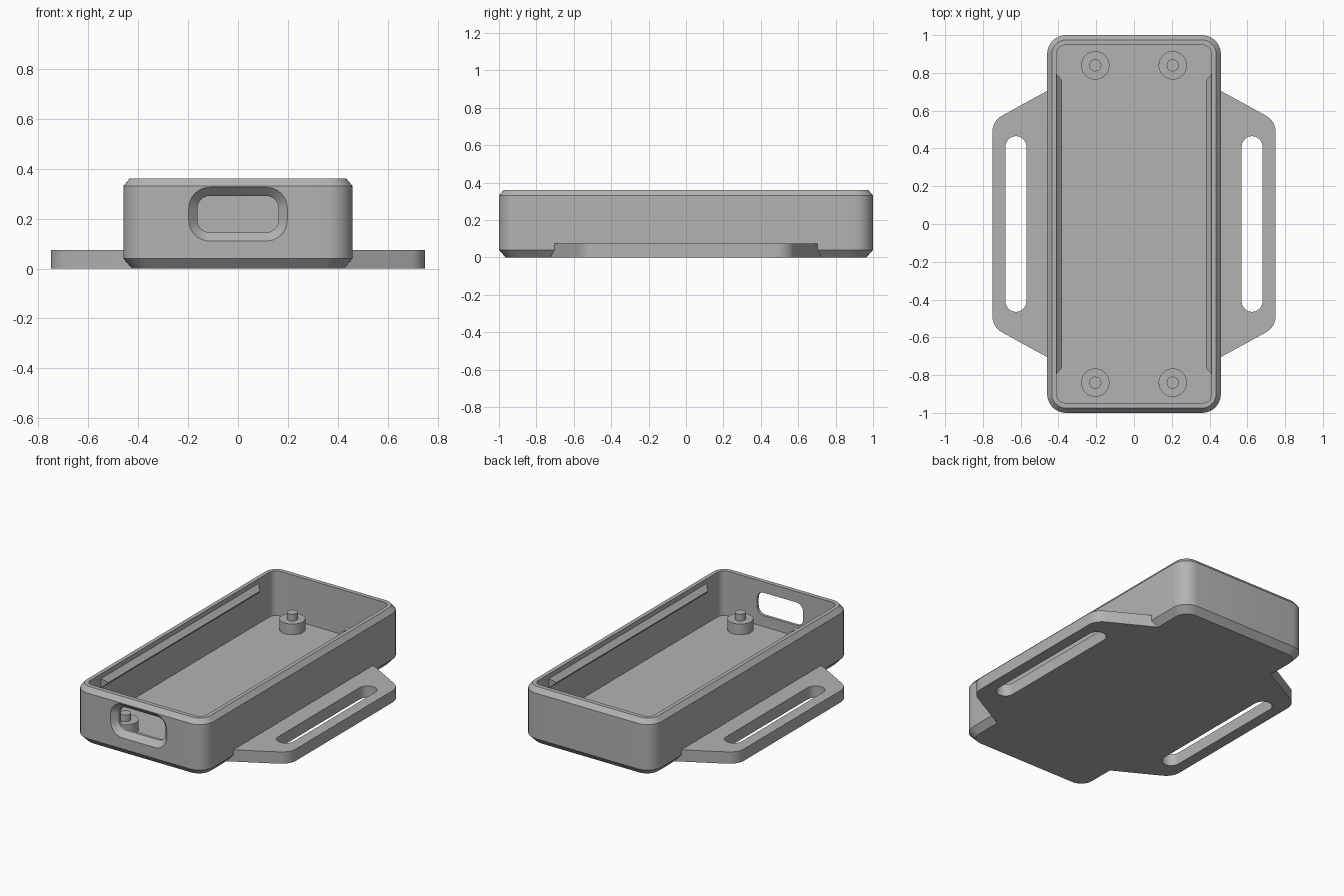
import bpy, bmesh, math

if "Cube" in bpy.data.objects:
    bpy.data.objects.remove(bpy.data.objects["Cube"])

grey = bpy.data.materials.new("plastic grey")
grey.diffuse_color = (0.45, 0.45, 0.45, 1)
grey.use_nodes = True
grey.node_tree.nodes["Principled BSDF"].inputs["Base Color"].default_value = grey.diffuse_color


def rounded(corners, radius, seg=8):
    """Round the corners of a convex counter-clockwise outline."""
    pts, n = [], len(corners)
    for i, (x, y) in enumerate(corners):
        ax, ay = corners[i - 1]
        bx, by = corners[(i + 1) % n]
        a0 = math.atan2(y - ay, x - ax) - math.pi / 2
        a1 = math.atan2(by - y, bx - x) - math.pi / 2
        turn = (a1 - a0) % (2 * math.pi)
        mid, reach = a0 + turn / 2, radius / math.cos(turn / 2)
        cx, cy = x - reach * math.cos(mid), y - reach * math.sin(mid)
        for k in range(seg + 1):
            a = a0 + turn * k / seg
            pts.append((cx + radius * math.cos(a), cy + radius * math.sin(a)))
    return pts


def rect(hx, hy, radius):
    return rounded([(-hx, -hy), (hx, -hy), (hx, hy), (-hx, hy)], radius)


def circle(cx, cy, r, n=32):
    return [(cx + r * math.cos(2 * math.pi * i / n),
             cy + r * math.sin(2 * math.pi * i / n)) for i in range(n)]


def loft(name, rings):
    """Closed solid through a list of rings of 3D points."""
    bm = bmesh.new()
    loops = [[bm.verts.new(p) for p in ring] for ring in rings]
    n = len(loops[0])
    for a, b in zip(loops, loops[1:]):
        for i in range(n):
            j = (i + 1) % n
            bm.faces.new((a[i], a[j], b[j], b[i]))
    bm.faces.new(loops[0][::-1])
    bm.faces.new(loops[-1])
    bmesh.ops.recalc_face_normals(bm, faces=bm.faces)
    mesh = bpy.data.meshes.new(name)
    bm.to_mesh(mesh)
    bm.free()
    mesh.materials.append(grey)
    ob = bpy.data.objects.new(name, mesh)
    bpy.context.collection.objects.link(ob)
    return ob


def at_z(pts, z):
    return [(x, y, z) for x, y in pts]


def prism(name, pts, z0, z1):
    return loft(name, [at_z(pts, z0), at_z(pts, z1)])


def boolean(target, tool, operation):
    bpy.context.view_layer.objects.active = target
    mod = target.modifiers.new(operation, 'BOOLEAN')
    mod.object, mod.operation, mod.solver = tool, operation, 'EXACT'
    bpy.ops.object.modifier_apply(modifier=mod.name)
    bpy.data.objects.remove(tool)


# open tray: chamfered outside, then down the inside to the floor
tray = loft("tray", [
    at_z(rect(0.425, 0.965, 0.08), 0),
    at_z(rect(0.46, 1.0, 0.10), 0.04),
    at_z(rect(0.46, 1.0, 0.10), 0.33),
    at_z(rect(0.435, 0.975, 0.075), 0.36),
    at_z(rect(0.41, 0.947, 0.045), 0.36),
    at_z(rect(0.41, 0.947, 0.045), 0.075)])

# bevelled port through the front wall
port = []
for y, grow in ((-1.01, 0.045), (-0.965, 0.0), (-0.90, 0.0)):
    outline = rect(0.163 + grow, 0.073 + grow, 0.05 + grow)
    port.append([(x, y, 0.218 + z) for x, z in outline])
boolean(tray, loft("port_cutter", port), 'DIFFERENCE')

# strap wings with slots, one on each side
for s in (-1, 1):
    outline = rounded([(0.43, -0.722), (0.75, -0.545), (0.75, 0.545), (0.43, 0.722)], 0.1)
    # square inner corners so the wing meets the tray cleanly
    outline = [(0.40, -0.737)] + [p for p in outline if p[0] > 0.56] + [(0.40, 0.737)]
    wing = prism("strap_wing", [(s * x, y) for x, y in outline], 0, 0.075)
    slot = [(s * 0.625 + x, y) for x, y in rect(0.055, 0.465, 0.0549)]
    boolean(wing, prism("slot_cutter", slot, -0.1, 0.2), 'DIFFERENCE')
    boolean(tray, wing, 'UNION')

# snap ridges inside the long walls
for s in (-1, 1):
    ends = []
    for t in (-1, 1):
        ends.append([(s * 0.415, t * 0.80, 0.265), (s * 0.38, t * 0.76, 0.30),
                     (s * 0.415, t * 0.80, 0.335)])
    loft("snap_ridge", ends)

# board standoffs with locating pegs
for x in (-0.205, 0.205):
    for y in (-0.84, 0.84):
        rings = [at_z(circle(x, y, r), z) for r, z in
                 ((0.075, 0.07), (0.075, 0.143), (0.032, 0.143), (0.032, 0.185))]
        loft("standoff", rings)

for ob in bpy.data.objects:
    ob.select_set(True)
    bpy.context.view_layer.objects.active = ob
bpy.ops.object.shade_smooth_by_angle(angle=math.radians(30))
